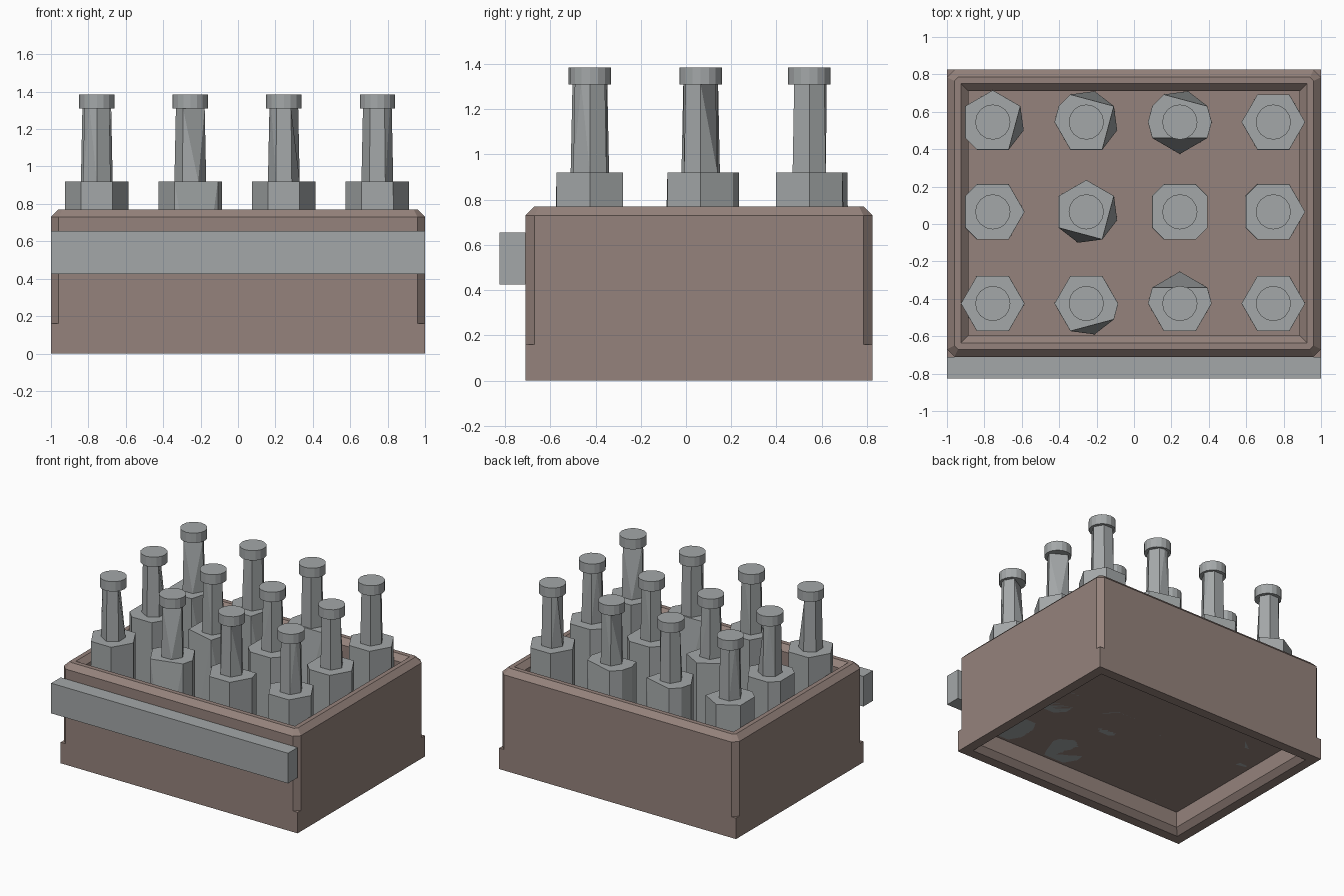
import bpy, bmesh, math, random
from mathutils import Vector

random.seed(4)
cube = bpy.data.objects.get("Cube")
if cube:
    bpy.data.objects.remove(cube)


def material(name, rgb):
    m = bpy.data.materials.new(name)
    m.use_nodes = True
    m.diffuse_color = (*rgb, 1)
    m.node_tree.nodes["Principled BSDF"].inputs["Base Color"].default_value = (*rgb, 1)
    return m


brown = material("dull brown wood", (0.30, 0.225, 0.20))
grey = material("cool grey", (0.37, 0.39, 0.395))


def finish(bm, name, mat):
    bmesh.ops.recalc_face_normals(bm, faces=bm.faces)
    mesh = bpy.data.meshes.new(name)
    bm.to_mesh(mesh)
    bm.free()
    mesh.materials.append(mat)
    obj = bpy.data.objects.new(name, mesh)
    bpy.context.collection.objects.link(obj)
    return obj


# Crate: a wall section swept round the box, with clipped corners above the base
X, FRONT, BACK = 1.0, -0.71, 0.825
WALL, LIP, FLOOR, TOP = 0.115, 0.04, 0.16, 0.77


def crate_ring(bm, inset, clip, z):
    x, y0, y1 = X - inset, FRONT + inset, BACK - inset
    pts = [(-x + clip, y0), (x - clip, y0), (x, y0 + clip), (x, y1 - clip),
           (x - clip, y1), (-x + clip, y1), (-x, y1 - clip), (-x, y0 + clip)]
    return [bm.verts.new((px, py, z)) for px, py in pts]


section = [(WALL, 0, FLOOR), (WALL, 0, LIP), (WALL - LIP, 0, 0), (0, 0, 0),
           (0, 0, FLOOR), (0, LIP, FLOOR), (0, LIP, TOP - LIP), (LIP, LIP / 2, TOP),
           (WALL - LIP, 0, TOP), (WALL, 0, TOP - LIP), (WALL, 0, FLOOR)]
bm = bmesh.new()
rings = [crate_ring(bm, *s) for s in section]
for low, high in zip(rings, rings[1:]):
    for i in range(8):
        j = (i + 1) % 8
        bm.faces.new((low[i], low[j], high[j], high[i]))
bm.faces.new(rings[-1])
bmesh.ops.remove_doubles(bm, verts=bm.verts, dist=0.0005)
bmesh.ops.dissolve_degenerate(bm, edges=bm.edges, dist=0.0005)
finish(bm, "crate", brown)

# Board across the front
bm = bmesh.new()
bmesh.ops.create_cube(bm, size=1)
for v in bm.verts:
    v.co = Vector((v.co.x * 2, v.co.y * 0.115 - 0.7675, v.co.z * 0.23 + 0.54))
finish(bm, "front_board", grey)


# Bottles: faceted hulls between an irregular lower and upper outline
def hull(bm, lower, upper, radius_low, radius_high, z0, z1):
    verts = []
    for hours, r, z in ((lower, radius_low, z0), (upper, radius_high, z1)):
        for h in hours:
            a = h * math.pi / 6
            verts.append(bm.verts.new((r * math.cos(a), r * math.sin(a), z)))
    out = bmesh.ops.convex_hull(bm, input=verts)
    faces = [f for f in out["geom"] if isinstance(f, bmesh.types.BMFace)]
    edges = {e for f in faces for e in f.edges}
    bmesh.ops.dissolve_limit(bm, angle_limit=0.02, verts=verts, edges=list(edges))


def fill_gaps(hours):
    hours = sorted(hours)
    extra = [h + ((n - h) % 12) / 2 for h, n in zip(hours, hours[1:] + hours[:1])
             if (n - h) % 12 > 2]
    return hours + extra


# Shoulder outlines as twelfths of a turn, rows from back to front
outlines = [["1a8753", "1a8654", "10b7654", "0a8642"],
            ["20a8754", "1a753", "21ba8754", "20a8754"],
            ["20a864", "20b864", "10a865", "20a864"]]
for y, row in zip((0.545, 0.065, -0.425), outlines):
    for i, code in enumerate(row):
        bm = bmesh.new()
        shoulder = [int(c, 16) for c in code]
        hull(bm, fill_gaps(shoulder), shoulder, 0.171, 0.17, FLOOR, 0.92)
        turn = random.choice((0, 1))
        base = [turn + k * 2 for k in range(6)]
        collar = random.sample(base, 5)
        hull(bm, base, collar + [collar[0] + 1], 0.085, 0.077, 0.92, 1.31)
        hull(bm, [k * 0.75 for k in range(16)], [k * 0.75 for k in range(16)],
             0.094, 0.094, 1.31, 1.385)
        bottle = finish(bm, "bottle", grey)
        bottle.location = (-0.755 + 0.5 * i, y, 0)
